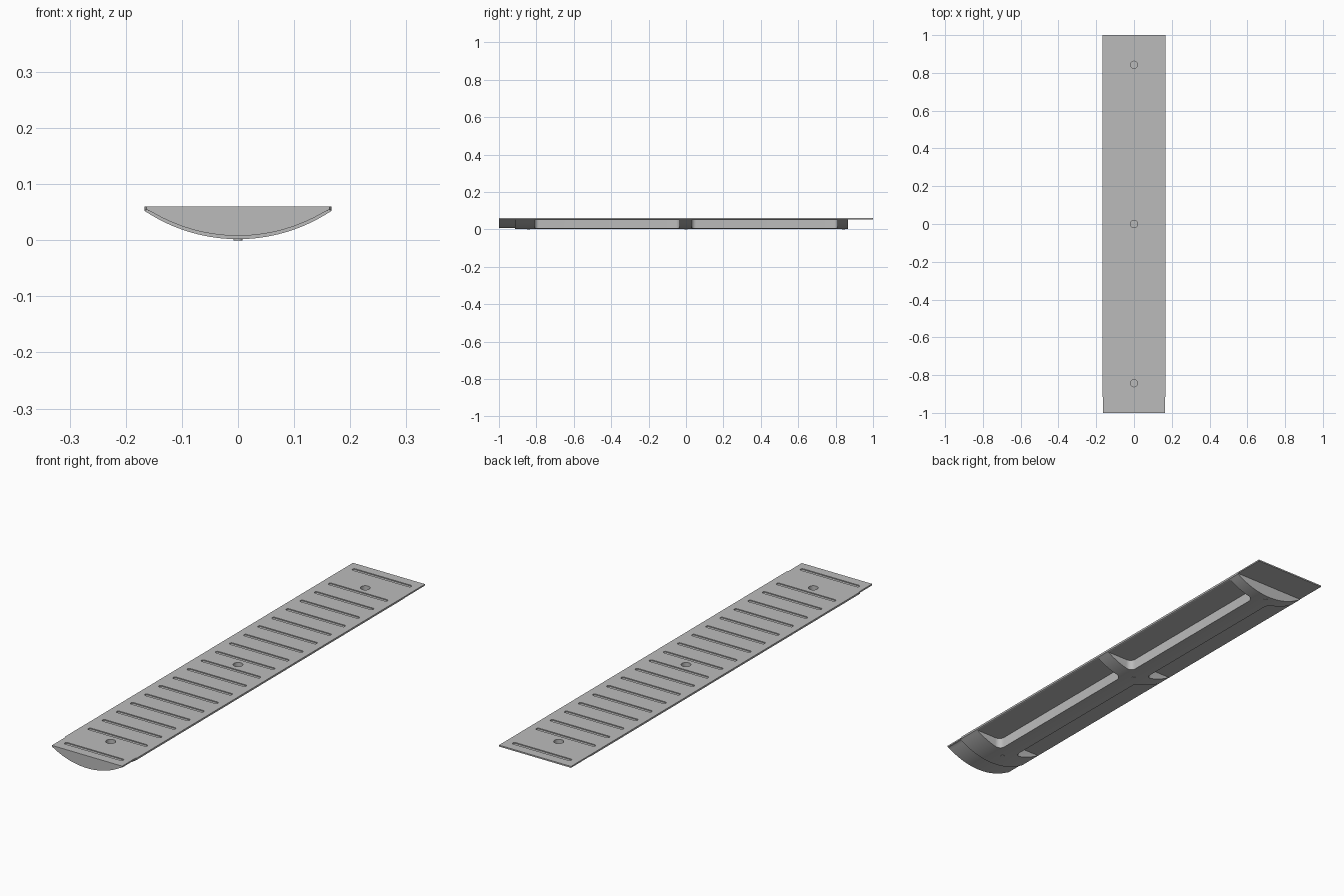
import bpy, bmesh
from math import sqrt, radians
from mathutils import Matrix

cube = bpy.data.objects.get("Cube")
if cube:
    bpy.data.objects.remove(cube, do_unlink=True)

grey = bpy.data.materials.new("grey_plastic")
grey.use_nodes = True
colour = (0.5, 0.5, 0.5, 1)
grey.diffuse_color = colour
grey.node_tree.nodes["Principled BSDF"].inputs["Base Color"].default_value = colour

TOP, UNDER = 0.06, 0.054      # deck top and underside
R = 0.3                       # radius of the curved belly
HOLES = (-0.843, 0, 0.843)


def finish(name, bm):
    bmesh.ops.recalc_face_normals(bm, faces=bm.faces)
    mesh = bpy.data.meshes.new(name)
    bm.to_mesh(mesh)
    bm.free()
    mesh.materials.append(grey)
    obj = bpy.data.objects.new(name, mesh)
    bpy.context.collection.objects.link(obj)
    return obj


def add_prism(bm, points, offset):
    """Extrude a flat outline along an offset."""
    face = bm.faces.new([bm.verts.new(p) for p in points])
    geom = bmesh.ops.extrude_face_region(bm, geom=[face])["geom"]
    bmesh.ops.translate(bm, vec=offset, verts=[g for g in geom if isinstance(g, bmesh.types.BMVert)])


def add_box(bm, x0, x1, y0, y1, z0, z1, radius=0):
    """Box with optionally rounded upright edges."""
    verts = bmesh.ops.create_cube(bm, size=1)["verts"]
    bmesh.ops.scale(bm, vec=(x1 - x0, y1 - y0, z1 - z0), verts=verts)
    bmesh.ops.translate(bm, vec=((x0 + x1) / 2, (y0 + y1) / 2, (z0 + z1) / 2), verts=verts)
    if radius:
        edges = {e for v in verts for e in v.link_edges
                 if abs(e.verts[0].co.z - e.verts[1].co.z) > 0.001}
        bmesh.ops.bevel(bm, geom=list(edges), offset=radius, segments=6,
                        profile=0.5, affect='EDGES')


def add_cylinder(bm, y, radius, z0, z1):
    bmesh.ops.create_cone(bm, cap_ends=True, segments=24, radius1=radius, radius2=radius,
                          depth=z1 - z0, matrix=Matrix.Translation((0, y, (z0 + z1) / 2)))


def cut(obj, bm):
    """Subtract the cutter mesh and bake the result."""
    cutter = finish("cutter", bm)
    cutter.hide_render = True
    mod = obj.modifiers.new("cut", 'BOOLEAN')
    mod.operation, mod.solver, mod.object = 'DIFFERENCE', 'EXACT', cutter
    graph = bpy.context.evaluated_depsgraph_get()
    baked = bpy.data.meshes.new_from_object(obj.evaluated_get(graph))
    obj.modifiers.clear()
    obj.data = baked
    bpy.data.objects.remove(cutter, do_unlink=True)


def smooth(obj):
    bpy.ops.object.select_all(action='DESELECT')
    obj.select_set(True)
    bpy.context.view_layer.objects.active = obj
    bpy.ops.object.shade_smooth_by_angle(angle=radians(25))


def belly(name, y0, y1, bottom, arc_half, top_half, steps=40):
    """Half-moon section run along y."""
    xs = [arc_half * (2 * i / steps - 1) for i in range(steps + 1)]
    arc = [(x, y0, bottom + R - sqrt(R * R - x * x)) for x in xs]
    lip = (arc[-1][2] + UNDER) / 2
    rim = [(top_half - 0.001, y0, lip), (top_half, y0, UNDER)]
    points = arc + rim + [(-x, y, z) for x, y, z in reversed(rim)]
    bm = bmesh.new()
    add_prism(bm, points, (0, y1 - y0, 0))
    return finish(name, bm)


# Deck with a narrower front end
bm = bmesh.new()
half = [(0.163, -1), (0.163, -0.915), (0.167, -0.905), (0.167, 1)]
outline = half + [(-x, y) for x, y in reversed(half)]
add_prism(bm, [(x, y, UNDER) for x, y in outline], (0, 0, TOP - UNDER))
deck = finish("deck", bm)

# Shallow grip grooves and bolt recesses in the deck
bm = bmesh.new()
for y in [0.0468 + 0.0936 * i for i in range(9)] + [0.953]:
    for s in (-1, 1):
        add_box(bm, -0.136, 0.136, s * y - 0.008, s * y + 0.008, TOP - 0.004, TOP + 0.01, 0.007)
for y in HOLES:
    add_cylinder(bm, y, 0.019, UNDER - 0.01, TOP + 0.01)
cut(deck, bm)

# Curved body with side pockets between a spine and cross ribs
body = belly("curved_body", -0.915, 0.865, 0.002, 0.162, 0.167)
bm = bmesh.new()
for s in (-1, 1):
    for y0, y1 in ((-0.81, -0.035), (0.03, 0.81)):
        x0, x1 = sorted((s * 0.04, s * 0.3))
        add_box(bm, x0, x1, y0, y1, -0.02, 0.05, 0.025)
for y in HOLES:
    add_cylinder(bm, y, 0.019, 0.03, UNDER + 0.02)
cut(body, bm)

# Smaller tongue at the front
tongue = belly("front_tongue", -1, -0.915, 0.008, 0.155, 0.161)

# Bolt tips under the spine
bm = bmesh.new()
for y in HOLES:
    add_cylinder(bm, y, 0.008, 0, 0.02)
tips = finish("bolt_tips", bm)

for part in (deck, body, tongue, tips):
    smooth(part)
